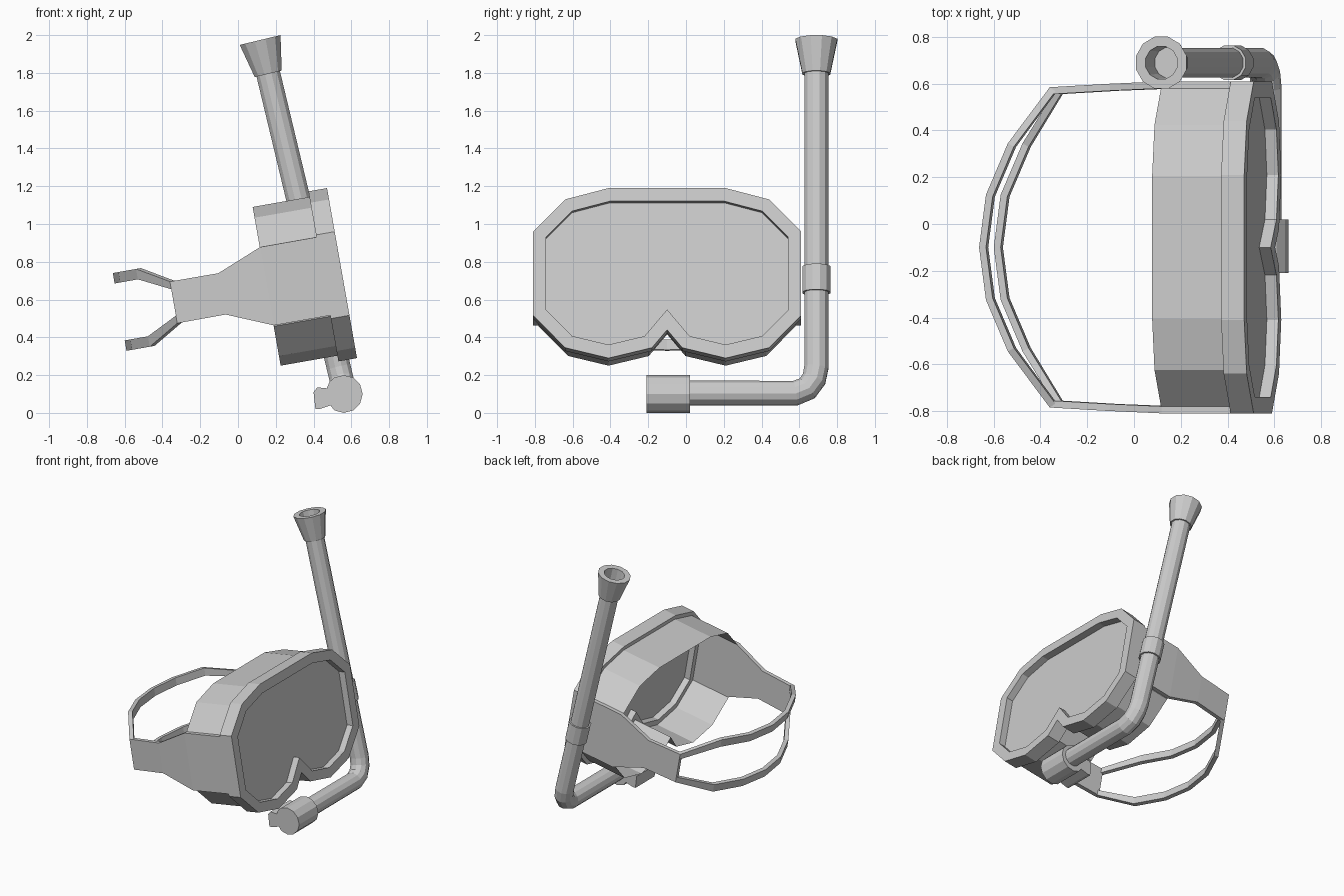
import bpy, bmesh, math
from mathutils import Vector

if "Cube" in bpy.data.objects:
    bpy.data.objects.remove(bpy.data.objects["Cube"])

CY = -0.10                                   # mask centre line in y
A = math.radians(10)
CA, SA = math.cos(A), math.sin(A)


def P(u, y, w):
    """Tilted mask space (forward, side, up) to world."""
    return (0.63 + CA * u - SA * w, y + CY, 0.29 + SA * u + CA * w)


def build(name, loops, close=False, caps=True):
    """Join successive point loops with quads."""
    bm = bmesh.new()
    rings = [[bm.verts.new(p) for p in lp] for lp in loops]
    n = len(rings[0])
    pairs = list(zip(rings, rings[1:]))
    if close:
        pairs.append((rings[-1], rings[0]))
    for a, b in pairs:
        for i in range(n):
            j = (i + 1) % n
            bm.faces.new((a[i], a[j], b[j], b[i]))
    if caps and not close:
        bm.faces.new(rings[0])
        if len(rings) > 1:
            bm.faces.new(rings[-1])
    bmesh.ops.recalc_face_normals(bm, faces=bm.faces)
    me = bpy.data.meshes.new(name)
    bm.to_mesh(me)
    bm.free()
    ob = bpy.data.objects.new(name, me)
    bpy.context.collection.objects.link(ob)
    return ob


def inset(pts, d):
    """Mitred inward offset of a counter-clockwise outline."""
    out = []
    for i, p in enumerate(pts):
        p = Vector(p)
        e1 = (p - Vector(pts[i - 1])).normalized()
        e2 = (Vector(pts[(i + 1) % len(pts)]) - p).normalized()
        n1, n2 = Vector((-e1.y, e1.x)), Vector((-e2.y, e2.x))
        out.append(p + (n1 + n2) * d / (1 + n1.dot(n2)))
    return out


def place(pts, u):
    return [P(u, y, w) for y, w in pts]


# mask outline: half profile, mirrored
half = [(0.08, 0.056), (0.31, 0), (0.54, 0.056), (0.71, 0.23),
        (0.71, 0.68), (0.54, 0.853), (0.31, 0.914)]
outline = [(0, 0.152)] + half + [(-y, w) for y, w in reversed(half)]
inner = inset(outline, 0.07)
skirt = inset(outline, 0.03)

build("mask_frame", [place(outline, -0.1), place(outline, 0),
                     place(inner, 0), place(inner, -0.1)], close=True)
build("lens", [place(inner, -0.05)][:1] + [place(inner, -0.055)])
build("face_skirt", [place(skirt, -0.1), place(skirt, -0.405)], caps=False)


def ribbon(name, st, t, side=1):
    """Flat band through stations (u, y, w_low, w_high), thickened inward."""
    loops = []
    for i, (u, y, lo, hi) in enumerate(st):
        a, b = st[max(i - 1, 0)], st[min(i + 1, len(st) - 1)]
        d = Vector((b[0] - a[0], b[1] - a[1])).normalized()
        iu, iy = u - d.y * t, y + d.x * t
        loops.append([P(u, side * y, lo), P(u, side * y, hi),
                      P(iu, side * iy, hi), P(iu, side * iy, lo)])
    return build(name, loops)


# side straps
arm = [(-0.1, 0.71, 0.247, 0.668), (-0.403, 0.71, 0.247, 0.668),
       (-0.645, 0.70, 0.348, 0.57), (-0.905, 0.685, 0.347, 0.571)]
for label, s in (("left", 1), ("right", -1)):
    ribbon("side_strap_" + label, arm, 0.03, s)

# split head bands, symmetric about the strap's centre height
band = [(-0.905, 0.685, 0.53, 0.571), (-1.07, 0.445, 0.612, 0.668),
        (-1.165, 0.225, 0.612, 0.668), (-1.195, 0, 0.612, 0.668)]
band += [(u, -y, lo, hi) for u, y, lo, hi in reversed(band[:-1])]
ribbon("head_band_upper", band, 0.03)
ribbon("head_band_lower", [(u, y, 0.918 - hi, 0.918 - lo) for u, y, lo, hi in band], 0.03)

# snorkel axis
AX = Vector((-0.24, 0, 1)).normalized()
SIDE = AX.cross(Vector((0, 1, 0))).normalized()


def axis(z, y=0.69):
    return Vector((0.16 + (1.795 - z) * 0.24, y, z))


def ring(c, t, r, n=12):
    v = t.normalized().cross(SIDE)
    return [c + r * (math.cos(k) * SIDE + math.sin(k) * v)
            for k in (2 * math.pi * (i + 0.5) / n for i in range(n))]


# tube with bend at the bottom
path = [axis(1.82), axis(0.24), axis(0.18, 0.678), axis(0.13, 0.642),
        axis(0.105, 0.58), axis(0.105, -0.02)]
loops = []
for i, p in enumerate(path):
    t1 = (p - path[max(i - 1, 0)]).normalized()
    t2 = (path[min(i + 1, len(path) - 1)] - p).normalized()
    loops.append(ring(p, t1 + t2, 0.066))
build("snorkel_tube", loops)

# flared open top
lo, hi = axis(1.795), axis(1.974)
build("snorkel_top", [ring(lo, AX, 0.076), ring(hi, AX, 0.115),
                      ring(hi, AX, 0.072), ring(lo + AX * 0.03, AX, 0.068)])

# clip collar on the tube
mid = axis(0.705)
build("snorkel_clip", [ring(mid - AX * 0.07, AX, 0.077), ring(mid + AX * 0.07, AX, 0.077)])

# mouthpiece: round body with bite tab
prof = [(0.56 + 0.1 * math.cos(math.radians(a)), 0.1 + 0.1 * math.sin(math.radians(a)))
        for a in range(-120, 121, 30)]
prof += [(0.485, 0.165), (0.47, 0.13), (0.42, 0.135), (0.40, 0.11),
         (0.41, 0.02), (0.43, 0.02), (0.49, 0.04)]
build("mouthpiece", [[(x, y, z) for x, z in prof] for y in (-0.21, 0.02)])
